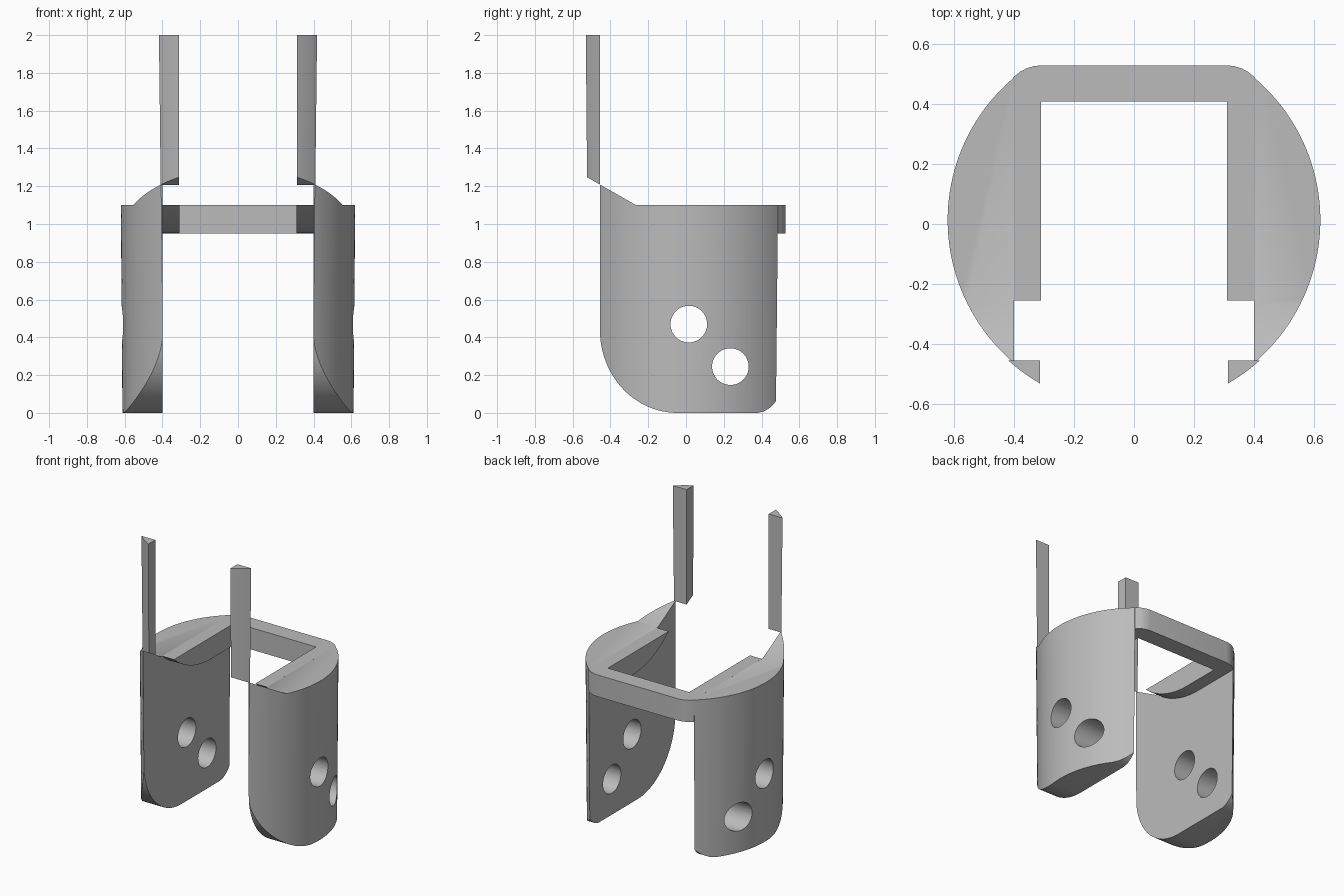
import bpy, bmesh, math
from mathutils import Matrix

cube = bpy.data.objects.get("Cube")
if cube:
    bpy.data.objects.remove(cube)

grey = bpy.data.materials.new("plain grey")
grey.use_nodes = True
grey.diffuse_color = (0.5, 0.5, 0.5, 1)
grey.node_tree.nodes["Principled BSDF"].inputs["Base Color"].default_value = (0.5, 0.5, 0.5, 1)

CENTRE_Y = 0.013
INNER, LEG_X = 0.31, 0.40          # inner edge of the collar and of the legs
TOP, UNDER = 1.10, 0.95            # collar top and underside


def add_object(name, bm):
    bmesh.ops.recalc_face_normals(bm, faces=bm.faces)
    mesh = bpy.data.meshes.new(name)
    bm.to_mesh(mesh)
    bm.free()
    mesh.materials.append(grey)
    obj = bpy.data.objects.new(name, mesh)
    bpy.context.collection.objects.link(obj)
    return obj


def extrude(name, points, vector):
    """Closed outline pushed along a vector into a solid."""
    bm = bmesh.new()
    face = bm.faces.new([bm.verts.new(p) for p in points])
    moved = bmesh.ops.extrude_face_region(bm, geom=[face])["geom"]
    bmesh.ops.translate(bm, vec=vector, verts=[v for v in moved if isinstance(v, bmesh.types.BMVert)])
    return add_object(name, bm)


def side_solid(name, profile, x0, x1):
    return extrude(name, [(x0, y, z) for y, z in profile], (x1 - x0, 0, 0))


def cone(name, r1, r2, depth, matrix, segments):
    bm = bmesh.new()
    bmesh.ops.create_cone(bm, cap_ends=True, segments=segments, radius1=r1, radius2=r2,
                          depth=depth, matrix=matrix)
    return add_object(name, bm)


def cut(obj, cutter, operation):
    mod = obj.modifiers.new("cut", 'BOOLEAN')
    mod.operation, mod.solver, mod.object = operation, 'EXACT', cutter
    cutter.hide_render = True


def finish(obj, mirror=True):
    if mirror:
        mod = obj.modifiers.new("mirror", 'MIRROR')
        mod.use_mirror_merge = False
    bpy.context.view_layer.update()
    graph = bpy.context.evaluated_depsgraph_get()
    obj.data = bpy.data.meshes.new_from_object(obj.evaluated_get(graph))
    obj.modifiers.clear()
    bpy.ops.object.select_all(action='DESELECT')
    obj.select_set(True)
    bpy.context.view_layer.objects.active = obj
    bpy.ops.object.shade_smooth_by_angle(angle=math.radians(30))


def slope(y):
    """Height of the slanted front shoulder."""
    return TOP + 0.57 * (-0.265 - y)


# Slightly flaring round envelope, and the two hole drills
envelope = cone("envelope_cutter", 0.611, 0.628, 2.2,
                Matrix.Translation((0, CENTRE_Y, 1.0)), 160)
turn = Matrix.Rotation(math.pi / 2, 4, 'Y')
drills = [cone("hole_cutter", 0.097, 0.097, 2, Matrix.Translation((0.5, y, z)) @ turn, 48)
          for y, z in ((0.015, 0.47), (0.235, 0.245))]

# Side legs: rounded front toe, small rounded heel, slanted shoulder
FRONT, BACK = -0.456, 0.70
toe = []
for i in range(25):
    a = math.pi / 2 * i / 24
    toe.append((FRONT + 0.41 * (1 - math.cos(a)), 0.44 * (1 - math.sin(a))))
heel = [(0.38, 0), (0.41, 0.007), (0.44, 0.024), (0.465, 0.047), (0.485, 0.075), (0.5, 0.11)]
leg_profile = toe + heel + [(0.5, TOP), (-0.265, TOP), (FRONT, slope(FRONT))]
legs = side_solid("side_legs", leg_profile, LEG_X, 0.8)
cut(legs, envelope, 'INTERSECT')
for drill in drills:
    cut(legs, drill, 'DIFFERENCE')
finish(legs)

# Inner ledges with an underside that curves up to a thin front edge
R, L = 0.608, 0.40
start = -0.255
sweep = math.asin(L / R)
curve = []
for i in range(17):
    a = sweep * (1 - i / 16)
    curve.append((start + L - R * math.sin(a), UNDER + R * (1 - math.cos(a))))
ledges = side_solid("collar_ledges", curve + [(0.408, UNDER), (0.408, TOP)], INNER, LEG_X)
finish(ledges)

# Back bar of the collar with rounded outer corners
corner = [(0.31, 0.528), (0.335, 0.525), (0.36, 0.517), (0.38, 0.506), (0.402, 0.488), (0.402, 0.408)]
outline = corner + [(-x, y) for x, y in reversed(corner)]
bar = extrude("collar_back_bar", [(x, y, UNDER) for x, y in outline], (0, 0, TOP - UNDER))
finish(bar, mirror=False)

# Tall front struts, wedge-shaped in plan, starting on the shoulder line
strut_profile = [(-0.454, slope(-0.454)), (-0.6, slope(-0.6)), (-0.6, 2), (-0.454, 2)]
struts = side_solid("front_struts", strut_profile, 0.313, 0.6)
cut(struts, envelope, 'INTERSECT')
finish(struts)

for helper in [envelope] + drills:
    bpy.data.objects.remove(helper)
